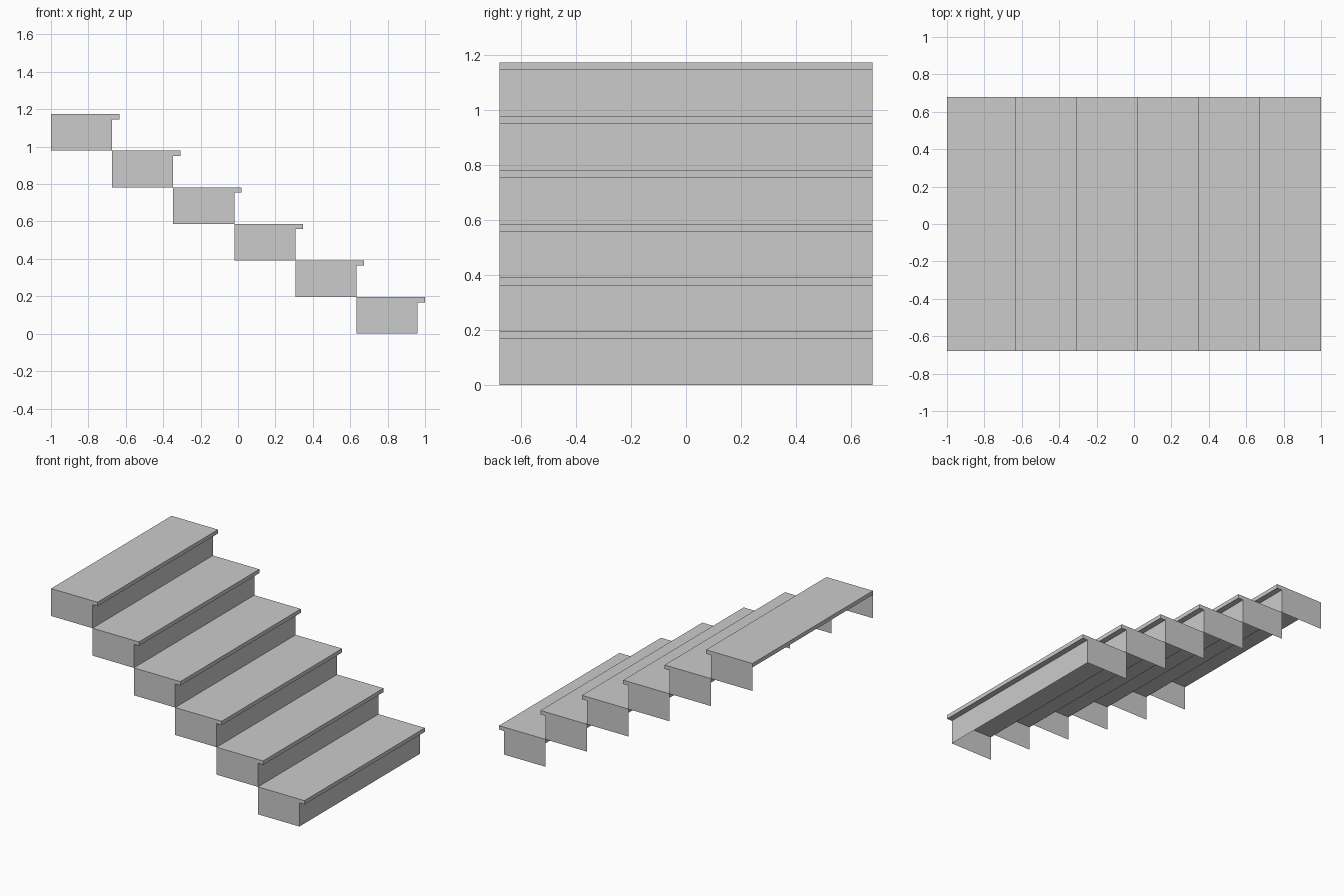
import bpy

if "Cube" in bpy.data.objects:
    bpy.data.objects.remove(bpy.data.objects["Cube"])

STEPS = 6
HALF_W = 0.679          # half width in y
NOSE = 0.04             # tread overhang past the riser
RUN = (2 - NOSE) / STEPS
RISE = 1.174 / STEPS
THICK = 0.028           # tread thickness


def add_mesh(name, verts, faces):
    mesh = bpy.data.meshes.new(name)
    mesh.from_pydata(verts, [], faces)
    obj = bpy.data.objects.new(name, mesh)
    bpy.context.collection.objects.link(obj)
    return obj


def box(name, lo, hi):
    bpy.ops.mesh.primitive_cube_add(size=1, location=[(a + b) / 2 for a, b in zip(lo, hi)])
    obj = bpy.context.object
    obj.name = name
    obj.scale = [b - a for a, b in zip(lo, hi)]
    bpy.ops.object.transform_apply(location=False, rotation=False, scale=True)


for i in range(STEPS):
    back = -1 + i * RUN
    front = back + RUN
    top = (STEPS - i) * RISE
    bottom = top - RISE
    under = top - THICK

    # Solid tread slab with overhanging nose
    box(f"tread_{i + 1}", (back, -HALF_W, under), (front + NOSE, HALF_W, top))

    # Thin sheet riser
    add_mesh(f"riser_{i + 1}",
             [(front, -HALF_W, bottom), (front, HALF_W, bottom),
              (front, HALF_W, under), (front, -HALF_W, under)], [(0, 1, 2, 3)])

    # Thin sheet side panels; back and underside stay open
    for side, y in (("front", -HALF_W), ("back", HALF_W)):
        face = (0, 1, 2, 3) if y < 0 else (3, 2, 1, 0)
        add_mesh(f"{side}_side_panel_{i + 1}",
                 [(back, y, bottom), (front, y, bottom),
                  (front, y, under), (back, y, under)], [face])
